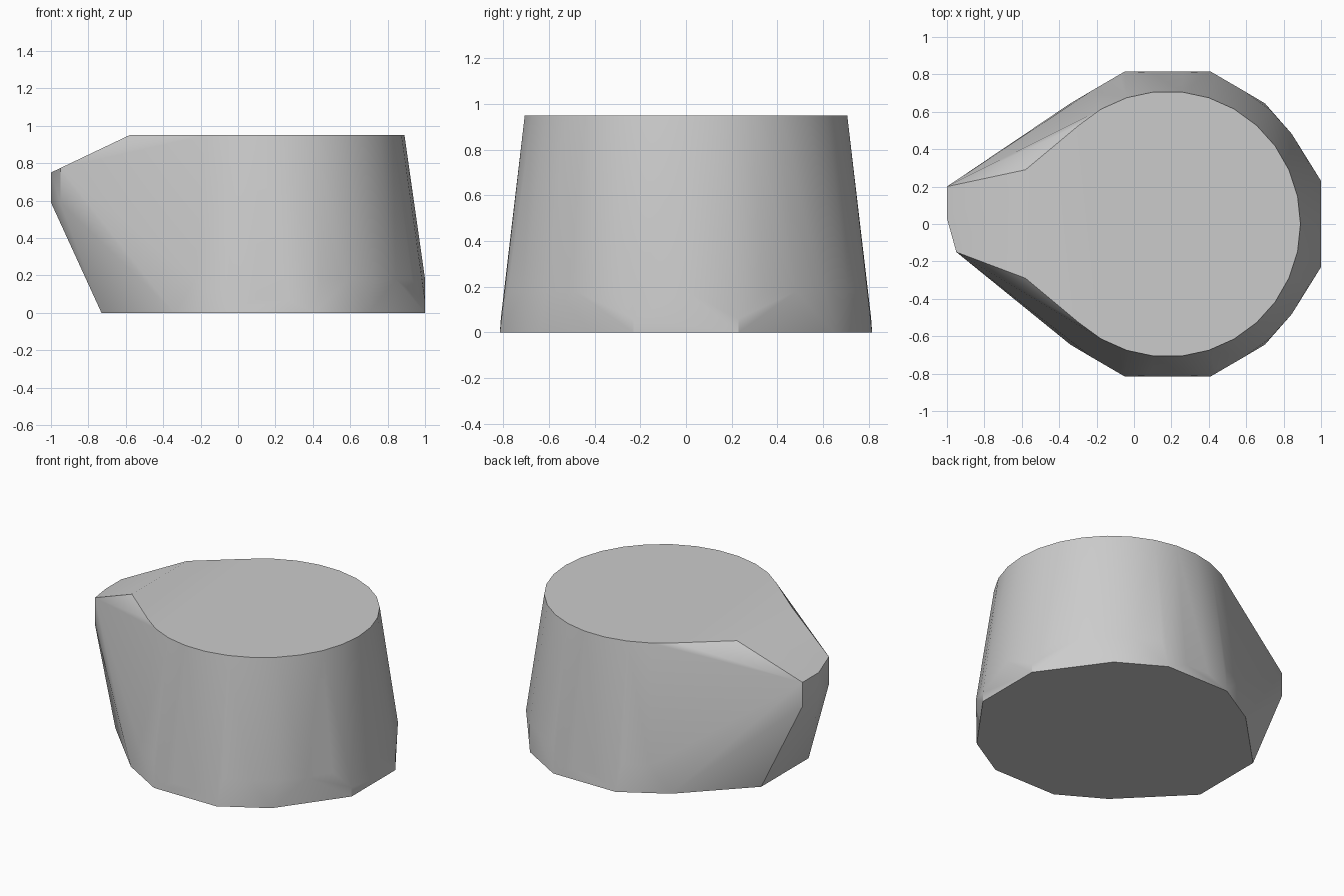
import bpy, bmesh
from math import radians, sin, cos

cube = bpy.data.objects.get("Cube")
if cube:
    bpy.data.objects.remove(cube, do_unlink=True)

# Plain grey material
grey = bpy.data.materials.new("light_grey")
grey.use_nodes = True
colour = (0.6, 0.6, 0.6, 1)
grey.diffuse_color = colour
grey.node_tree.nodes["Principled BSDF"].inputs["Base Color"].default_value = colour

AXIS_X = 0.18


def polar(radius, degrees, z):
    a = radians(degrees)
    return (AXIS_X + radius * cos(a), radius * sin(a), z)


points = []

# Round top rim and the skirt ring near the base of the tapered body
for k in range(30):
    angle = k * 12
    points.append(polar(0.71, angle, 0.95))
    if angle <= 132 or angle >= 228:
        x, y, z = polar(0.82, angle, 0.18)
        if abs(y) > 0.81:
            z = 0.07
        points.append((x, max(-0.81, min(0.81, y)), z))

# Mirrored corners: flat base outline, base under the spout, top of the spout
for side in (-1, 1):
    for x, y, z in ((1, 0.23, 0), (1, 0.23, 0.06), (0.70, 0.645, 0),
                    (0.41, 0.815, 0), (-0.05, 0.815, 0), (-0.34, 0.645, 0),
                    (-0.73, 0.25, 0), (-0.58, 0.29, 0.95)):
        points.append((x, side * y, z))

# Blunt, slightly skewed spout tip
for x, y, top in ((-1, 0.2, 0.75), (-1, 0.03, 0.75), (-0.95, -0.15, 0.774)):
    points += [(x, y, top), (x, y, 0.59)]

# Wrap a tight shell around the corners and merge its flat faces
bm = bmesh.new()
for p in points:
    bm.verts.new(p)
hull = bmesh.ops.convex_hull(bm, input=bm.verts)
loose = [v for v in bm.verts if not v.link_faces]
bmesh.ops.delete(bm, geom=loose, context='VERTS')
bmesh.ops.dissolve_limit(bm, angle_limit=radians(0.5), verts=bm.verts, edges=bm.edges)
bmesh.ops.recalc_face_normals(bm, faces=bm.faces)
mesh = bpy.data.meshes.new("spouted_body")
bm.to_mesh(mesh)
bm.free()
mesh.materials.append(grey)

body = bpy.data.objects.new("spouted_body", mesh)
bpy.context.collection.objects.link(body)
bpy.ops.object.select_all(action='DESELECT')
body.select_set(True)
bpy.context.view_layer.objects.active = body
bpy.ops.object.shade_smooth_by_angle(angle=radians(30))
